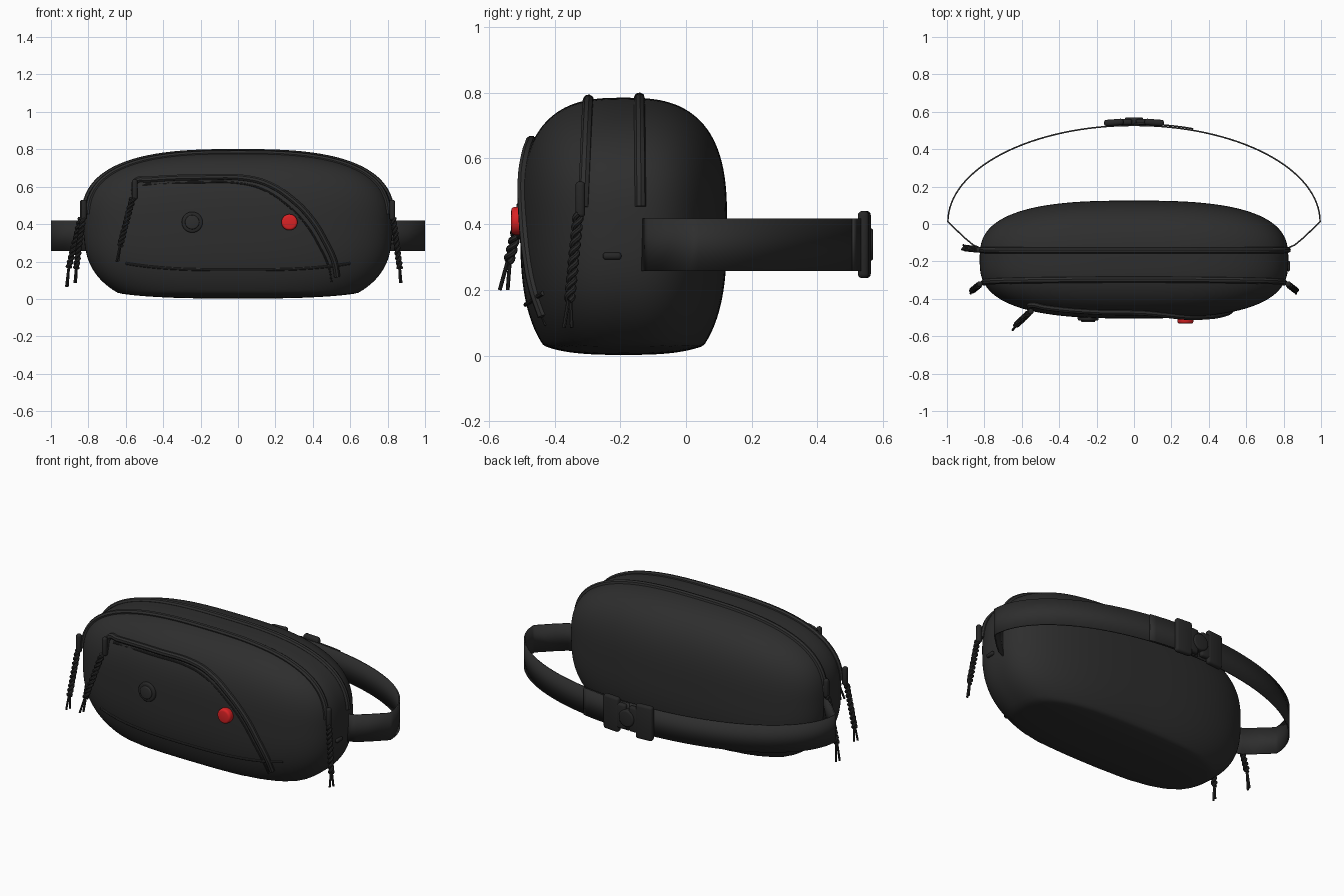
import bpy, bmesh, math
from mathutils import Vector

cube = bpy.data.objects.get("Cube")
if cube:
    bpy.data.objects.remove(cube, do_unlink=True)

# Body: a squared-off ellipsoid, taller below its middle and flattened underneath
N = 2.8
HALF_X, HALF_Y, UP, DOWN = 0.825, 0.315, 0.385, 0.47
MID_Y, MID_Z = -0.19, 0.4


def material(name, color, rough):
    m = bpy.data.materials.new(name)
    m.use_nodes = True
    m.diffuse_color = (*color, 1)
    bsdf = m.node_tree.nodes["Principled BSDF"]
    bsdf.inputs["Base Color"].default_value = (*color, 1)
    bsdf.inputs["Roughness"].default_value = rough
    return m


FABRIC = material("black fabric", (0.027, 0.027, 0.027), 0.8)
TRIM = material("dark trim", (0.02, 0.02, 0.02), 0.6)
RED = material("red button", (0.7, 0.016, 0.018), 0.5)


def smooth(obj, angle=40):
    bpy.ops.object.select_all(action='DESELECT')
    obj.select_set(True)
    bpy.context.view_layer.objects.active = obj
    bpy.ops.object.shade_smooth_by_angle(angle=math.radians(angle))


def add_mesh(name, bm, mat):
    mesh = bpy.data.meshes.new(name)
    bm.to_mesh(mesh)
    bm.free()
    obj = bpy.data.objects.new(name, mesh)
    bpy.context.collection.objects.link(obj)
    mesh.materials.append(mat)
    return obj


def front_point(x, z, lift=0.0):
    """Point on the front face of the body."""
    h = UP if z > MID_Z else DOWN
    rest = max(0, 1 - abs(x / HALF_X) ** N - abs((z - MID_Z) / h) ** N)
    return Vector((x, MID_Y - HALF_Y * rest ** (1 / N) - lift, z))


def tube(name, paths, radius, mat, bezier=False):
    """Round tubes along one or more paths, as one mesh."""
    curve = bpy.data.curves.new(name, 'CURVE')
    curve.dimensions = '3D'
    curve.bevel_depth = radius
    curve.bevel_resolution = 2
    curve.resolution_u = 8
    curve.use_fill_caps = True
    for path in paths:
        sp = curve.splines.new('BEZIER' if bezier else 'POLY')
        pts = sp.bezier_points if bezier else sp.points
        pts.add(len(path) - 1)
        for p, co in zip(pts, path):
            if bezier:
                p.co = co
                p.handle_left_type = p.handle_right_type = 'AUTO'
            else:
                p.co = (*co, 1)
    obj = bpy.data.objects.new(name, curve)
    bpy.context.collection.objects.link(obj)
    curve.materials.append(mat)
    bpy.ops.object.select_all(action='DESELECT')
    obj.select_set(True)
    bpy.context.view_layer.objects.active = obj
    bpy.ops.object.convert(target='MESH')
    obj = bpy.context.view_layer.objects.active
    smooth(obj)
    return obj


def rounded_box(name, center, size, bevel, mat, rot=(0, 0, 0)):
    bm = bmesh.new()
    bmesh.ops.create_cube(bm, size=1)
    bmesh.ops.scale(bm, vec=size, verts=bm.verts)
    bmesh.ops.bevel(bm, geom=bm.edges[:], offset=bevel, segments=3, profile=0.5, affect='EDGES')
    obj = add_mesh(name, bm, mat)
    obj.location, obj.rotation_euler = center, rot
    smooth(obj)
    return obj


def disc(name, center, radius, depth, bevel, mat):
    """Bevelled disc whose axis runs front to back."""
    bm = bmesh.new()
    bmesh.ops.create_cone(bm, cap_ends=True, segments=32, radius1=radius, radius2=radius, depth=depth)
    rims = [e for e in bm.edges if abs(e.verts[0].co.z - e.verts[1].co.z) < 1e-5]
    bmesh.ops.bevel(bm, geom=rims, offset=bevel, segments=3, profile=0.5, affect='EDGES')
    obj = add_mesh(name, bm, mat)
    obj.location, obj.rotation_euler = center, (math.pi / 2, 0, 0)
    smooth(obj)
    return obj


# Bag body
bm = bmesh.new()
bmesh.ops.create_cube(bm, size=2)
bmesh.ops.subdivide_edges(bm, edges=bm.edges[:], cuts=39, use_grid_fill=True)
for v in bm.verts:
    d = Vector([math.tan(c * math.pi / 4) for c in v.co])
    d /= sum(abs(c) ** N for c in d) ** (1 / N)
    z = MID_Z + d.z * (UP if d.z > 0 else DOWN)
    if z < 0.03:
        z = 0.03 + (z - 0.03) * 0.28
    v.co = (d.x * HALF_X, MID_Y + d.y * HALF_Y, z)
smooth(add_mesh("bag_body", bm, FABRIC), 60)


# Two zip seams over the top
def seam(name, y_end, rise):
    path = []
    for i in range(61):
        t = 0.14 + (math.pi - 0.28) * i / 60
        c, s = math.cos(t), math.sin(t)
        y = y_end + rise * s
        r = (1 - abs((y - MID_Y) / HALF_Y) ** N) ** (1 / N) * (abs(c) ** N + s ** N) ** (-1 / N)
        path.append((HALF_X * c * r, y, MID_Z + UP * s * r))
    tube(name, [path], 0.017, FABRIC)


seam("front_zip_seam", -0.315, 0.018)
seam("rear_zip_seam", -0.138, -0.004)

# Pocket zip and lower pocket seam
outline = [(-.555, .56), (-.545, .63), (-.48, .638), (-.2, .65), (.06, .643), (.17, .61),
           (.28, .54), (.39, .43), (.47, .3), (.515, .2), (.53, .12)]
tube("pocket_zip", [[front_point(x, z, 0.004) for x, z in outline]], 0.017, FABRIC, True)
inner = [(x - 0.03, z - 0.028) for x, z in outline[2:]]
tube("pocket_stitch_line", [[front_point(x, z) for x, z in inner]], 0.005, TRIM, True)
hem = [(0.06 * i, 0.155 + 0.035 * abs(i / 10) ** 3) for i in range(-10, 11)]
tube("pocket_hem", [[front_point(x, z, 0.002) for x, z in hem]], 0.007, FABRIC)


# Zip pulls: slider, twisted cord and two loose ends
def zip_pull(name, slider, top, bottom, tip):
    rounded_box(name + "_slider", slider, (0.03, 0.03, 0.11), 0.012, TRIM)
    a, b, end = Vector(top), Vector(bottom), Vector(tip)
    axis = (b - a).normalized()
    u = axis.cross(Vector((0, 1, 0))).normalized()
    w = axis.cross(u)
    strands = []
    for phase in (0, math.pi):
        path = []
        for i in range(73):
            ang = phase + i / 72 * math.tau * 5
            path.append(a.lerp(b, i / 72) + 0.009 * (u * math.cos(ang) + w * math.sin(ang)))
        strands.append(path)
    tube(name + "_cord", strands, 0.009, TRIM)
    side = Vector((0.004, 0.012, 0))
    tube(name + "_ends", [[b - side * 0.3, end - side], [b + side * 0.3, end + side]], 0.006, TRIM)


for s, label in ((1, "left"), (-1, "right")):
    zip_pull(label + "_front_pull", (s * .825, -.322, .475), (s * .83, -.328, .43),
             (s * .865, -.355, .165), (s * .87, -.36, .085))
zip_pull("right_rear_pull", (-.83, -.138, .475), (-.84, -.136, .43), (-.905, -.128, .17), (-.915, -.125, .065))
zip_pull("pocket_pull", (-.552, -.468, .585), (-.565, -.478, .535), (-.63, -.54, .285), (-.645, -.555, .2))

# Snap and red button on the front
snap = front_point(-.245, .41)
disc("snap_base", snap, 0.056, 0.03, 0.008, TRIM)
disc("snap_cap", snap - Vector((0, 0.012, 0)), 0.038, 0.024, 0.006, FABRIC)
disc("red_button", front_point(.275, .41) - Vector((0, 0.01, 0)), 0.043, 0.045, 0.012, RED)

# Small side tab
rounded_box("side_tab", (.825, -.225, .303), (0.02, 0.056, 0.022), 0.009, TRIM)


# Waist strap
def ribbon(name, path, low, high):
    bm = bmesh.new()
    rows = [[bm.verts.new((x, y, z)) for z in (low, high)] for x, y in path]
    for p, q in zip(rows, rows[1:]):
        bm.faces.new((p[0], q[0], q[1], p[1]))
    obj = add_mesh(name, bm, FABRIC)
    mod = obj.modifiers.new("thickness", 'SOLIDIFY')
    mod.thickness, mod.offset = 0.008, 0
    smooth(obj, 30)


def arc_point(t, grow=0.0):
    return ((0.995 + grow) * math.cos(t), 0.012 + (0.515 + grow) * math.sin(t))


wing = [(.815, -.132), (.86, -.112), (.91, -.07)]
loop = [arc_point(math.pi * i / 64) for i in range(65)]
ribbon("waist_strap", wing + loop + [(-x, y) for x, y in reversed(wing)], 0.257, 0.418)
ribbon("strap_loose_end", [arc_point(1.25 + i * 0.04, 0.009) for i in range(9)], 0.257, 0.418)

# Buckle
for s, label in ((1, "left"), (-1, "right")):
    rounded_box(label + "_buckle_half", (s * .108, .543, .338), (.105, .034, .205), 0.014, TRIM, (0, 0, -s * 0.08))
    rounded_box(label + "_buckle_prong", (s * .045, .545, .338), (.07, .032, .15), 0.013, TRIM)
disc("buckle_centre", (0, .548, .338), 0.05, 0.044, 0.01, TRIM)
